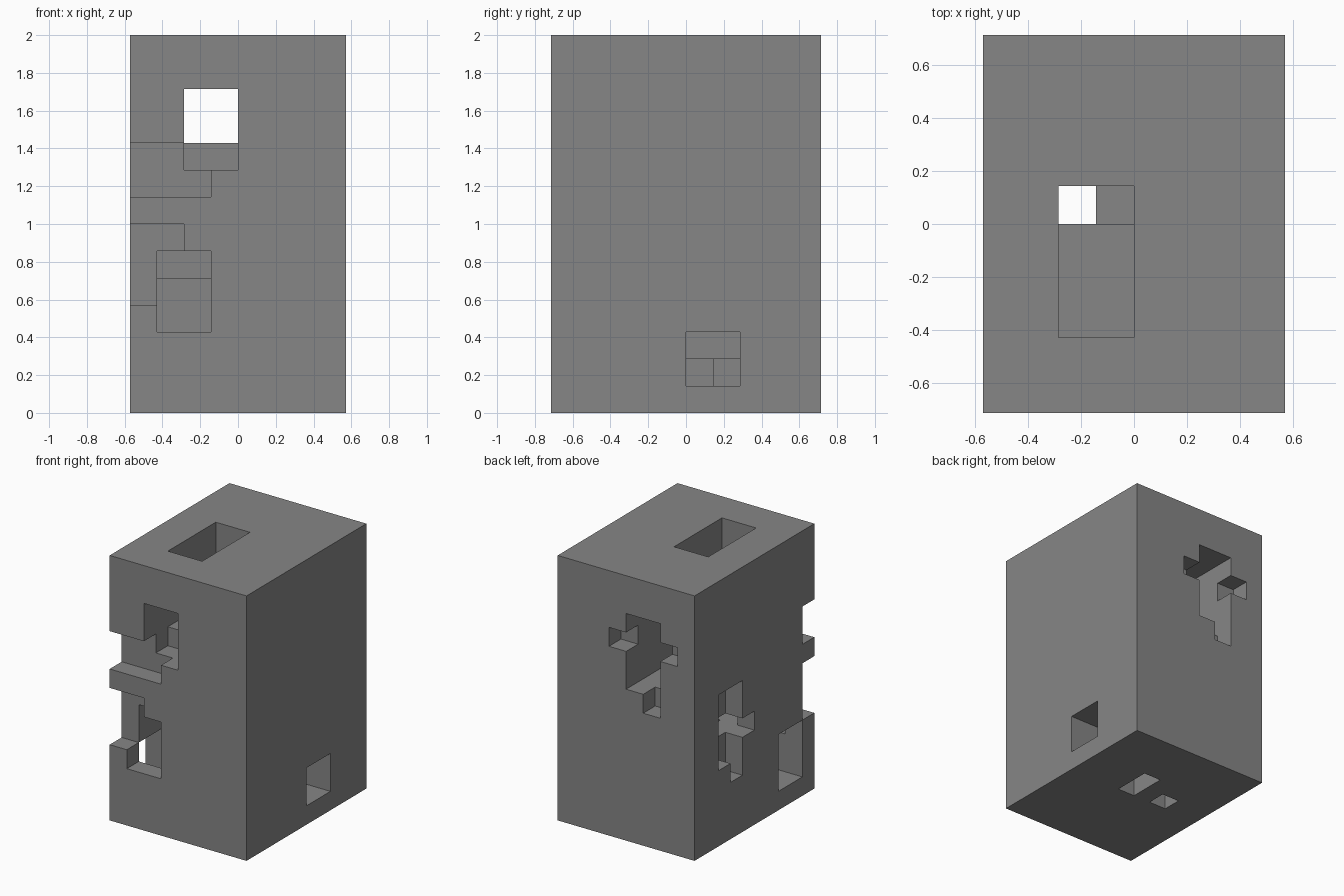
import bpy
import bmesh
from itertools import product
from mathutils import Vector

old = bpy.data.objects.get("Cube")
if old:
    bpy.data.objects.remove(old, do_unlink=True)

# The block is a grid of cubic cells, with straight channels carved out of it
CELLS_X, CELLS_Y, CELLS_Z = 8, 10, 14
CELL = 2 / CELLS_Z
solid = set(product(range(CELLS_X), range(CELLS_Y), range(CELLS_Z)))


def carve(x, y, z):
    """Remove the cells between the given start and end grid lines."""
    solid.difference_update(product(range(*x), range(*y), range(*z)))


# Main channel from front to back, and its lower pockets at both ends
carve(x=(2, 4), y=(0, CELLS_Y), z=(10, 12))
carve(x=(2, 4), y=(0, 2), z=(9, 10))
carve(x=(2, 4), y=(5, CELLS_Y), z=(8, 10))

# Top opening and the narrow shaft that runs to the bottom
carve(x=(2, 4), y=(2, 6), z=(12, CELLS_Z))
carve(x=(2, 3), y=(5, 6), z=(0, CELLS_Z))

# Upper corner notch in the front
carve(x=(0, 2), y=(0, 1), z=(8, 10))
carve(x=(2, 3), y=(0, 1), z=(8, 9))

# Lower corner notch in the front
carve(x=(0, 2), y=(0, 1), z=(6, 7))
carve(x=(0, 1), y=(0, 1), z=(4, 6))
carve(x=(1, 3), y=(0, 1), z=(3, 6))

# Lower chamber that opens on the side, and the crawlway behind it
carve(x=(0, 3), y=(1, 3), z=(1, 4))
carve(x=(1, 3), y=(1, 3), z=(4, 5))
carve(x=(1, 3), y=(1, 7), z=(5, 6))

# Cross shaped recess in the side
carve(x=(0, 1), y=(6, 8), z=(4, 8))
carve(x=(0, 1), y=(5, 6), z=(5, 6))
carve(x=(0, 1), y=(6, 7), z=(3, 4))

# Arms and foot of the opening in the back
carve(x=(1, 5), y=(9, CELLS_Y), z=(10, 11))
carve(x=(2, 3), y=(9, CELLS_Y), z=(7, 8))

# Low channel from the other side, with a bottom opening
carve(x=(5, CELLS_X), y=(5, 7), z=(1, 3))
carve(x=(4, 5), y=(5, 7), z=(0, 2))
carve(x=(2, 4), y=(5, 6), z=(1, 2))


def build_shell(name, material):
    """Make a mesh from every cell side that borders on empty space."""
    bm = bmesh.new()
    corners = {}
    origin = Vector((CELLS_X / 2, CELLS_Y / 2, 0))

    def corner(point):
        key = tuple(round(c) for c in point)
        if key not in corners:
            corners[key] = bm.verts.new((Vector(key) - origin) * CELL)
        return corners[key]

    axes = [Vector((1, 0, 0)), Vector((0, 1, 0)), Vector((0, 0, 1))]
    for cell in sorted(solid):
        for axis, sign in product(range(3), (-1, 1)):
            normal = axes[axis] * sign
            beside = tuple(round(c) for c in Vector(cell) + normal)
            if beside in solid:
                continue
            u, v = axes[(axis + 1) % 3], axes[(axis + 2) % 3]
            base = Vector(cell) + (axes[axis] if sign > 0 else Vector())
            loop = [base, base + u, base + u + v, base + v]
            if sign < 0:
                loop.reverse()
            bm.faces.new([corner(p) for p in loop])
    mesh = bpy.data.meshes.new(name)
    bm.to_mesh(mesh)
    bm.free()
    mesh.materials.append(material)
    obj = bpy.data.objects.new(name, mesh)
    bpy.context.collection.objects.link(obj)
    return obj


grey = bpy.data.materials.new("plain grey")
grey.use_nodes = True
colour = (0.24, 0.24, 0.24, 1)
grey.diffuse_color = colour
grey.node_tree.nodes["Principled BSDF"].inputs["Base Color"].default_value = colour

build_shell("carved_block", grey)
